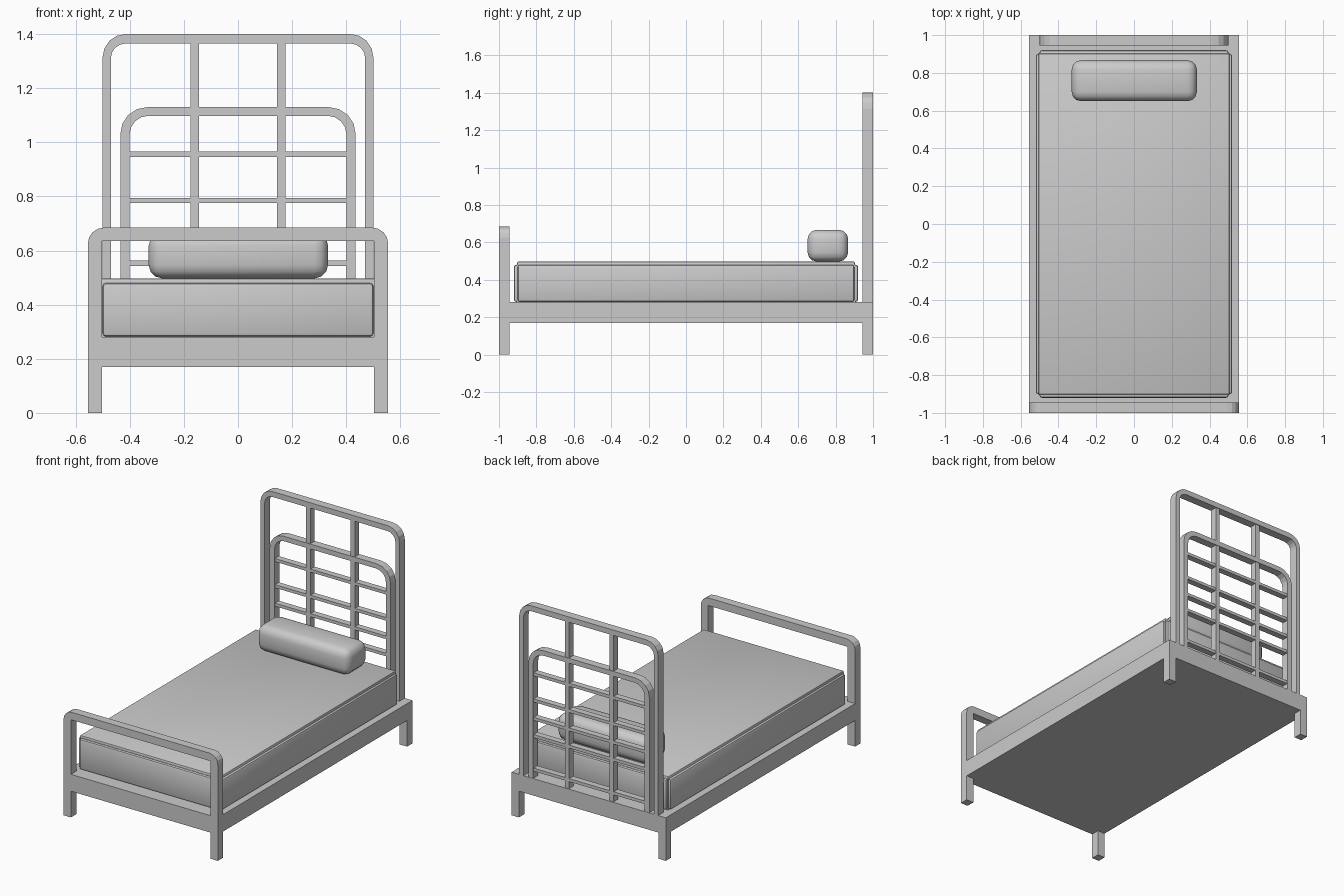
import bpy, bmesh, math

if "Cube" in bpy.data.objects:
    bpy.data.objects.remove(bpy.data.objects["Cube"])


def finish(name, bm, bevel=0.0, segs=2, smooth=False):
    bmesh.ops.recalc_face_normals(bm, faces=bm.faces[:])
    if bevel:
        bmesh.ops.bevel(bm, geom=bm.edges[:], offset=bevel, segments=segs,
                        profile=0.5, affect='EDGES')
    me = bpy.data.meshes.new(name)
    bm.to_mesh(me)
    bm.free()
    ob = bpy.data.objects.new(name, me)
    bpy.context.collection.objects.link(ob)
    if smooth:
        bpy.context.view_layer.objects.active = ob
        ob.select_set(True)
        bpy.ops.object.shade_smooth_by_angle(angle=math.radians(35))
        ob.select_set(False)
    return ob


def box(name, x, y, z, **kw):
    """Box from (min, max) ranges."""
    bm = bmesh.new()
    bmesh.ops.create_cube(bm, size=1)
    for v in bm.verts:
        v.co = [(r[0] + r[1]) / 2 + c * (r[1] - r[0]) for r, c in zip((x, y, z), v.co)]
    return finish(name, bm, **kw)


def arch_line(w, z0, z1, r, segs=4):
    """Upside-down U outline with rounded top corners, left to right."""
    left = [(-w, z0)]
    if r == 0:
        left.append((-w, z1))
    else:
        for i in range(segs + 1):
            a = math.pi - i * math.pi / 2 / segs
            left.append((-w + r + r * math.cos(a), z1 - r + r * math.sin(a)))
    return left + [(-px, pz) for px, pz in reversed(left)]


def arch(name, w, z1, side, top, r_out, r_in, y0, y1, z0=0.28):
    pts = arch_line(w, z0, z1, r_out)
    pts += arch_line(w - side, z0, z1 - top, r_in)[::-1]
    bm = bmesh.new()
    face = bm.faces.new([bm.verts.new((px, y0, pz)) for px, pz in pts])
    ext = bmesh.ops.extrude_face_region(bm, geom=[face])
    for v in ext['geom']:
        if isinstance(v, bmesh.types.BMVert):
            v.co.y = y1
    return finish(name, bm)


# Platform and four legs
box("platform", (-0.555, 0.555), (-1, 1), (0.17, 0.28))
for sx in (-1, 1):
    for sy, label in ((-1, "front"), (1, "back")):
        box(label + "_leg", sorted((sx * 0.502, sx * 0.555)),
            sorted((sy * 0.945, sy)), (0, 0.17))

# Footboard hoop and the two headboard hoops
arch("footboard", 0.555, 0.685, 0.053, 0.05, 0.06, 0, -1, -0.945)
arch("headboard_outer_hoop", 0.50, 1.40, 0.03, 0.035, 0.085, 0.055, 0.945, 1)
arch("headboard_inner_hoop", 0.435, 1.13, 0.034, 0.032, 0.10, 0.07, 0.947, 0.998)

# Headboard lattice
for sx in (-1, 1):
    box("headboard_upright", (sx * 0.16 - 0.015, sx * 0.16 + 0.015),
        (0.95, 0.995), (0.28, 1.37))
for z in (0.955, 0.785, 0.665, 0.553, 0.335):
    box("headboard_slat", (-0.405, 0.405), (0.952, 0.993), (z - 0.01, z + 0.01))

# Mattress: core with slightly raised, softly edged panels
box("mattress_core", (-0.505, 0.505), (-0.905, 0.905), (0.28, 0.482))
box("mattress_top_panel", (-0.505, 0.505), (-0.903, 0.903), (0.40, 0.497),
    bevel=0.006, smooth=True)
box("mattress_side_panel", (-0.52, 0.52), (-0.90, 0.90), (0.282, 0.48),
    bevel=0.012, smooth=True)
box("mattress_end_panel", (-0.50, 0.50), (-0.92, 0.92), (0.282, 0.48),
    bevel=0.012, smooth=True)

# Pillow
box("pillow", (-0.33, 0.333), (0.65, 0.867), (0.497, 0.667),
    bevel=0.05, segs=3, smooth=True)
